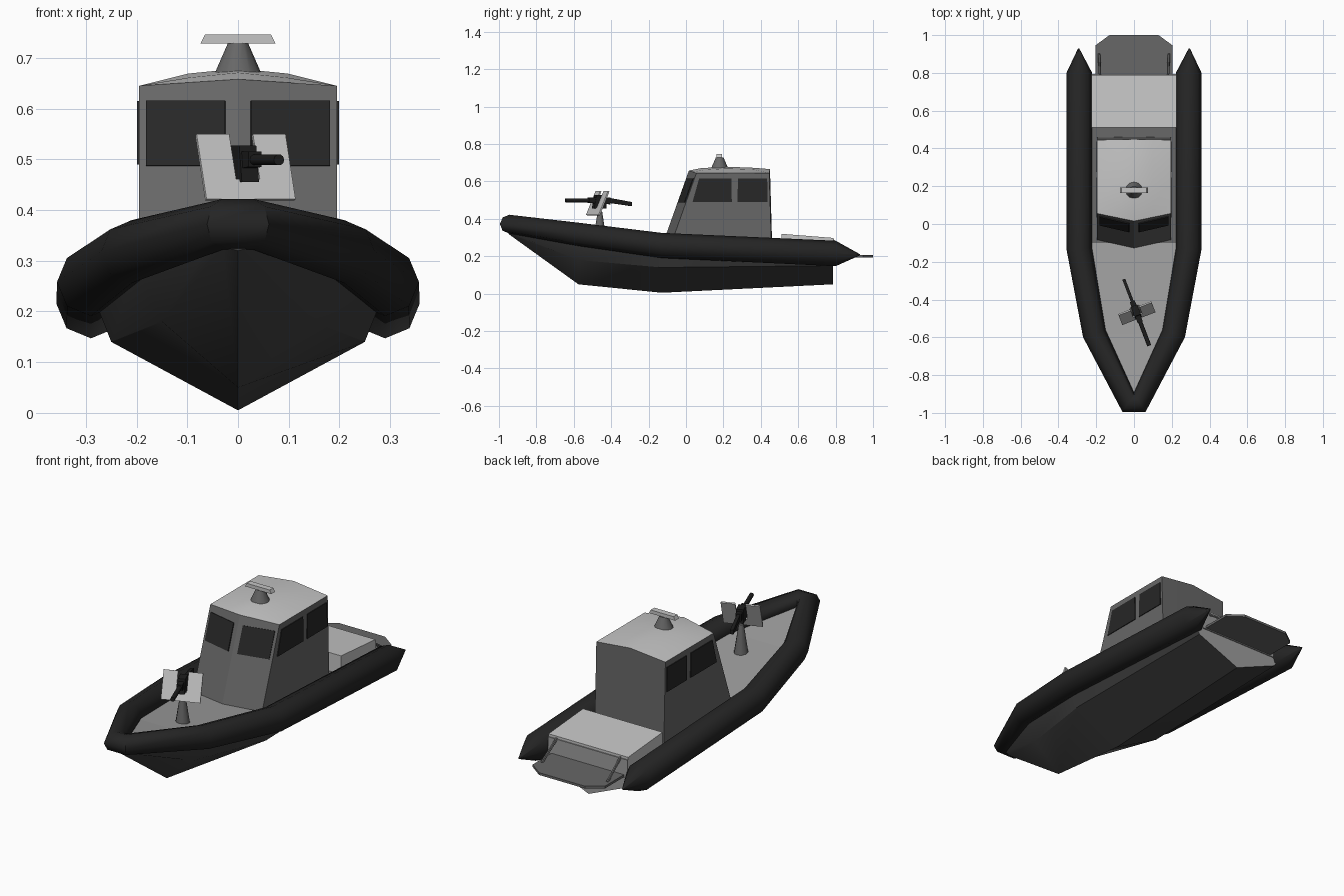
import bpy, bmesh, math
from mathutils import Vector, Matrix

if "Cube" in bpy.data.objects:
    bpy.data.objects.remove(bpy.data.objects["Cube"])

def material(name, v):
    m = bpy.data.materials.new(name)
    m.diffuse_color = (v, v, v, 1)
    m.use_nodes = True
    m.node_tree.nodes["Principled BSDF"].inputs["Base Color"].default_value = m.diffuse_color
    return m

LIGHT = material("light grey", 0.56)
DECK = material("deck grey", 0.34)
CABIN = material("cabin grey", 0.135)
HULL = material("hull grey", 0.05)
TUBE = material("rubber black", 0.018)
GLASS = material("dark glass", 0.02)
GUN = material("gun black", 0.012)

def finish(name, bm, mats, smooth=None, rule=None, matrix=None):
    bmesh.ops.recalc_face_normals(bm, faces=bm.faces)
    if rule:
        for f in bm.faces:
            f.material_index = rule(f)
    me = bpy.data.meshes.new(name)
    bm.to_mesh(me)
    bm.free()
    for m in mats:
        me.materials.append(m)
    if smooth:
        for p in me.polygons:
            p.use_smooth = True
        me.set_sharp_from_angle(angle=math.radians(smooth))
    ob = bpy.data.objects.new(name, me)
    bpy.context.collection.objects.link(ob)
    if matrix:
        ob.matrix_world = matrix
    return ob

def loft(name, rings, mats, closed=True, caps=True, **kw):
    bm = bmesh.new()
    vs = [[bm.verts.new(p) for p in r] for r in rings]
    n = len(vs[0])
    for a, b in zip(vs, vs[1:]):
        for i in range(n if closed else n - 1):
            j = (i + 1) % n
            bm.faces.new((a[i], a[j], b[j], b[i]))
    if caps:
        bm.faces.new(vs[0])
        bm.faces.new(vs[-1])
    return finish(name, bm, mats, **kw)

def prism(name, pts, thick, mat, **kw):
    # flat polygon thickened equally to both sides
    pts = [Vector(p) for p in pts]
    n = (pts[1] - pts[0]).cross(pts[2] - pts[1]).normalized() * thick / 2
    return loft(name, [[p - n for p in pts], [p + n for p in pts]], [mat], **kw)

def rod(name, a, b, r1, r2, mat, sides=10, **kw):
    a, b = Vector(a), Vector(b)
    q = (b - a).to_track_quat('Z', 'Y')
    def ring(c, r):
        return [c + q @ Vector((r * math.cos(t), r * math.sin(t), 0))
                for t in (2 * math.pi * i / sides for i in range(sides))]
    return loft(name, [ring(a, r1), ring(b, r2)], [mat], smooth=50, **kw)

# V-shaped hull: y, keel z, chine x, chine z, edge x, edge z
hull = [(-0.95, .32, .03, .328, .04, .36), (-.575, .05, .15, .18, .2, .29),
        (-.13, .005, .25, .14, .28, .215), (.785, .05, .24, .15, .27, .2)]
loft("hull", [[(0, y, k), (cx, y, cz), (ex, y, ez), (-ex, y, ez), (-cx, y, cz)]
              for y, k, cx, cz, ex, ez in hull], [HULL, DECK], smooth=32,
     rule=lambda f: int(f.normal.y > .9))

# Inflatable collar: x, y, z, radius along the right side, mirrored
half = [(.293, .93, .208, .003), (.29, .80, .215, .068), (.29, -.13, .258, .067),
        (.21, -.58, .318, .062), (.03, -.945, .372, .05)]
path = half + [(-x, y, z, r) for x, y, z, r in reversed(half)]
pts = [Vector(p[:3]) for p in path]
rings = []
for i, c in enumerate(pts):
    a, b = pts[max(i - 1, 0)], pts[min(i + 1, len(pts) - 1)]
    d1 = ((c - a) if i else (b - c)).to_2d().normalized()
    d2 = ((b - c) if i < len(pts) - 1 else (c - a)).to_2d().normalized()
    t = (d1 + d2).normalized()
    side = Vector((t.y, -t.x, 0)) / t.dot(d1)
    r = path[i][3]
    rings.append([c + r * (side * math.cos(k * math.pi / 4) + Vector((0, 0, math.sin(k * math.pi / 4))))
                  for k in range(8)])
loft("inflatable_collar", rings, [TUBE], smooth=50)

# Deck: pale foredeck, darker walkway around the cabin
deck = [(-.93, .03, .365), (-.58, .2, .312), (-.1, .28, .255), (.79, .28, .212)]
loft("deck", [[(-w, y, z), (w, y, z)] for y, w, z in deck], [DECK, CABIN],
     closed=False, caps=False, rule=lambda f: int(f.calc_center_median().y > 0))

# Cabin walls with raked V front
W = .195
def front_y(x, z):
    return -.105 + .356 * (z - .32) + .045 * abs(x) / W

def cabin_ring(z, zc_front, zc_rear, rear):
    return [(0, front_y(0, zc_front), zc_front), (W, front_y(W, z), z), (W, rear, z),
            (0, rear + .004, zc_rear), (-W, rear, z), (-W, front_y(W, z), z)]
loft("cabin_walls", [cabin_ring(.21, .21, .21, .458), cabin_ring(.645, .658, .666, .445)],
     [CABIN], caps=False, smooth=10)

# Crowned roof: front fraction, eave z, centre z
rows = []
for f, zc, p in ((0, .658, 1), (.15, .671, 1.4), (.45, .679, 1.8), (.8, .673, 1.5), (1, .666, 1)):
    row = []
    for u in (-1, -.5, 0, .5, 1):
        y0 = front_y(u * W, .645 + .013 * (1 - abs(u)))
        y1 = .445 + .004 * (1 - abs(u))
        row.append((u * W, y0 + (y1 - y0) * f, .645 + (zc - .645) * (1 - abs(u) ** p)))
    rows.append(row)
roof = loft("cabin_roof", rows, [LIGHT], closed=False, caps=False, smooth=40)

# Windows
for s, tag in ((1, "right"), (-1, "left")):
    prism("front_window_" + tag,
          [(s * x, front_y(x, z) - .001, z) for x, z in
           ((.025, .487), (.181, .487), (.181, .615), (.025, .615))], .008, GLASS)
    for k, (b0, t0, e) in enumerate(((.035, .07, .245), (.275, .278, .437))):
        prism("side_window_%s_%d" % (tag, k + 1),
              [(s * W, b0, .49), (s * W, e, .49), (s * W, e - .003, .615), (s * W, t0, .615)],
              .008, GLASS)

# Radar
rod("radar_pedestal", (0, .18, .665), (0, .18, .729), .048, .02, CABIN, sides=12)
prism("radar_bar", [(-.074, .178, .728), (.074, .178, .728), (.065, .178, .746), (-.065, .178, .746)],
      .03, LIGHT)

# Engine box, stern platform and its stays
prism("engine_box", [(0, .51, .2), (0, .788, .2), (0, .788, .298), (0, .51, .32)], .45, LIGHT)
prism("transom_panel", [(-.225, .79, .19), (.225, .79, .19), (.225, .79, .285), (-.225, .79, .285)],
      .006, DECK)
prism("stern_platform", [(-.205, .785, .2), (.205, .785, .2), (.205, .945, .2), (.13, 1, .2),
                         (-.13, 1, .2), (-.205, .945, .2)], .012, CABIN)
for s, tag in ((1, "right"), (-1, "left")):
    rod("platform_stay_" + tag, (s * .18, .785, .285), (s * .185, .9, .203), .007, .007, CABIN, sides=6)

# Deck gun, built facing -y and turned 21 degrees
M = Matrix.Translation((.012, -.465, 0)) @ Matrix.Rotation(math.radians(21), 4, 'Z')
rod("gun_pedestal", (0, .005, .285), (0, .005, .44), .036, .012, CABIN, matrix=M)
prism("gun_cradle", [(0, -.035, .455), (0, .035, .455), (0, .035, .527), (0, -.02, .527)],
      .036, GUN, matrix=M)
prism("gun_receiver", [(0, -.06, .485), (0, .06, .478), (0, .06, .515), (0, -.06, .515)],
      .028, GUN, matrix=M)
rod("gun_barrel", (0, -.192, .499), (0, -.03, .499), .011, .011, GUN, matrix=M)
prism("gun_stock", [(0, .04, .488), (0, .185, .468), (0, .185, .49), (0, .04, .515)],
      .016, GUN, matrix=M)

# U-shaped, backward-leaning shield
U = [(-.094, .42), (.094, .42), (.094, .548), (.025, .548), (.025, .46), (-.025, .46),
     (-.025, .548), (-.094, .548)]
prism("gun_shield", [(x, -.035 + (z - .42) * .43, z) for x, z in U], .008, LIGHT, matrix=M)
